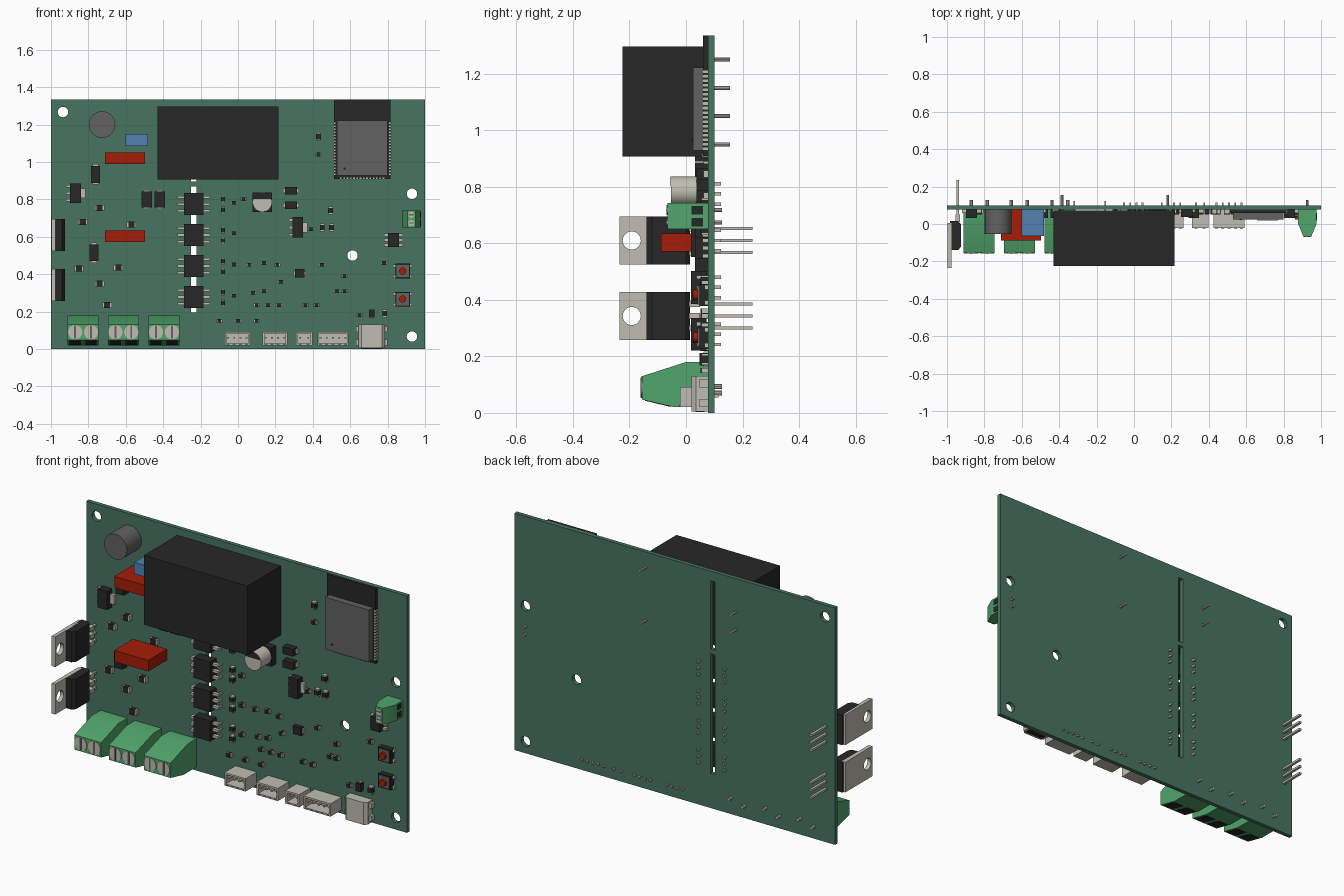
import bpy, bmesh, math
from mathutils import Matrix, Vector

default = bpy.data.objects.get("Cube")
if default:
    bpy.data.objects.remove(default, do_unlink=True)

FACE, BACK = 0.077, 0.1        # front and back surface of the board
BOARD_TOP = 1.335
parts = []


def material(name, red, green, blue):
    """Flat material from display colour values."""
    linear = [(c / 255) ** 2.2 for c in (red, green, blue)] + [1]
    mat = bpy.data.materials.new(name)
    mat.use_nodes = True
    mat.diffuse_color = linear
    mat.node_tree.nodes["Principled BSDF"].inputs["Base Color"].default_value = linear
    return mat


board_green = material("board green", 74, 116, 97)
terminal_green = material("terminal green", 82, 164, 108)
black = material("plastic black", 44, 44, 44)
grey = material("shield grey", 98, 98, 98)
silver = material("silver", 190, 188, 176)
red = material("red", 165, 34, 16)
blue = material("blue", 82, 128, 176)


class Part:
    """Collects simple solids into one named object."""

    def __init__(self, name):
        self.name, self.bm, self.mats = name, bmesh.new(), []

    def paint(self, faces, mat):
        if mat not in self.mats:
            self.mats.append(mat)
        for face in faces:
            face.material_index = self.mats.index(mat)

    def box(self, mat, x, y, z):
        """Box from three (low, high) ranges."""
        size = Matrix.Diagonal((x[1] - x[0], y[1] - y[0], z[1] - z[0], 1))
        middle = Matrix.Translation([sum(r) / 2 for r in (x, y, z)])
        made = bmesh.ops.create_cube(self.bm, size=1, matrix=middle @ size)
        self.paint({f for v in made["verts"] for f in v.link_faces}, mat)

    def mount(self, mat, x, z, width, height, depth, base=FACE):
        """Box standing on the board, centred on x and z."""
        self.box(mat, (x - width / 2, x + width / 2), (base - depth, base),
                 (z - height / 2, z + height / 2))

    def disc(self, mat, x, z, radius, y, sides=32):
        """Cylinder along y."""
        turn = Matrix.Translation((x, sum(y) / 2, z)) @ Matrix.Rotation(math.pi / 2, 4, "X")
        made = bmesh.ops.create_cone(self.bm, cap_ends=True, segments=sides, radius1=radius,
                                     radius2=radius, depth=y[1] - y[0], matrix=turn)
        self.paint({f for v in made["verts"] for f in v.link_faces}, mat)

    def prism(self, mat, points, offset):
        """Closed 3D polygon extruded by an offset."""
        base = self.bm.faces.new([self.bm.verts.new(p) for p in points])
        grown = bmesh.ops.extrude_face_region(self.bm, geom=[base], use_keep_orig=True)["geom"]
        moved = [g for g in grown if isinstance(g, bmesh.types.BMVert)]
        bmesh.ops.translate(self.bm, vec=Vector(offset), verts=moved)
        self.paint({f for v in moved for f in v.link_faces} | {base}, mat)

    def done(self):
        bmesh.ops.recalc_face_normals(self.bm, faces=self.bm.faces)
        mesh = bpy.data.meshes.new(self.name)
        self.bm.to_mesh(mesh)
        self.bm.free()
        for mat in self.mats:
            mesh.materials.append(mat)
        obj = bpy.data.objects.new(self.name, mesh)
        bpy.context.collection.objects.link(obj)
        parts.append(obj)
        return obj


# Board with mounting holes and isolation slots
board = Part("circuit_board")
board.box(board_green, (-1, 1), (FACE, BACK), (0, BOARD_TOP))
board = board.done()
cutter = Part("hole_cutter")
for x, z in ((-0.936, 1.267), (0.93, 0.83), (0.612, 0.5), (0.93, 0.067)):
    cutter.disc(board_green, x, z, 0.028, (0, 0.2))
for z in ((0.195, 0.87), (0.895, 1.28)):
    cutter.box(board_green, (-0.252, -0.222), (0, 0.2), z)
cutter = cutter.done()
parts.remove(cutter)
cutter.hide_render = True
cut = board.modifiers.new("holes", "BOOLEAN")
cut.operation, cut.solver, cut.object = "DIFFERENCE", "EXACT", cutter
bpy.context.view_layer.objects.active = board
bpy.ops.object.modifier_apply(modifier=cut.name)
bpy.data.objects.remove(cutter, do_unlink=True)

# Relay with its solder pins
relay = Part("relay")
relay.box(black, (-0.43, 0.217), (-0.225, FACE - 0.005), (0.907, 1.297))
for x, heights in ((-0.385, (1.05, 1.15)), (0.18, (0.95, 1.25))):
    for z in heights:
        relay.disc(silver, x, z, 0.007, (FACE - 0.01, 0.155), 8)
relay.done()

# Wireless module: carrier, shield can, edge pads and antenna
module = Part("wireless_module")
module.box(black, (0.512, 0.816), (0.06, FACE), (0.91, BOARD_TOP))
module.box(grey, (0.528, 0.8), (0.024, 0.06), (0.928, 1.222))
for i in range(18):
    for x in (0.514, 0.814):
        module.mount(silver, x, 0.935 + i * 0.016, 0.014, 0.009, 0.02)
    if i < 14:
        module.mount(silver, 0.55 + i * 0.0175, 0.912, 0.009, 0.012, 0.02)
module.disc(black, 0.57, 0.965, 0.007, (0.022, 0.025), 12)
module.done()

# Round buzzer and film capacitors
buzzer = Part("buzzer")
buzzer.disc(grey, -0.727, 1.2, 0.071, (-0.053, FACE), 48)
buzzer.done()
for name, mat, x, z, size in (("blue_capacitor", blue, -0.542, 1.118, (0.12, 0.065, 0.142)),
                              ("upper_red_capacitor", red, -0.604, 1.02, (0.212, 0.063, 0.165)),
                              ("lower_red_capacitor", red, -0.604, 0.603, (0.212, 0.063, 0.165))):
    capacitor = Part(name)
    capacitor.mount(mat, x, z, *size)
    capacitor.done()

# Power transistors standing on the left edge
for name, z in (("upper_transistor", 0.61), ("lower_transistor", 0.343)):
    tab = Part(name + "_tab")
    tab.box(silver, (-0.997, -0.975), (-0.235, 0.005), (z - 0.085, z + 0.085))
    tab = tab.done()
    drill = Part("tab_drill")
    drill.disc(silver, 0, 0, 0.032, (-0.1, 0.1))
    drill = drill.done()
    parts.remove(drill)
    drill.hide_render = True
    drill.matrix_world = Matrix.Translation((-0.98, -0.192, z)) @ Matrix.Rotation(math.pi / 2, 4, "Z")
    cut = tab.modifiers.new("hole", "BOOLEAN")
    cut.operation, cut.solver, cut.object = "DIFFERENCE", "EXACT", drill
    bpy.context.view_layer.objects.active = tab
    bpy.ops.object.modifier_apply(modifier=cut.name)
    bpy.data.objects.remove(drill, do_unlink=True)
    body = Part(name + "_body")
    low, high = z - 0.085, z + 0.085
    body.prism(black, [(-0.985, -0.14, low), (-0.94, -0.14, low), (-0.925, -0.12, low),
                       (-0.925, 0.0, low), (-0.94, 0.015, low), (-0.985, 0.015, low)],
               (0, 0, high - low))
    for step in (-1, 0, 1):
        pin = z + step * 0.0425
        body.box(silver, (-0.949, -0.935), (0.01, 0.235), (pin - 0.006, pin + 0.006))
        body.box(silver, (-0.955, -0.929), (0.01, 0.05), (pin - 0.011, pin + 0.011))
    body.done()

# Large screw terminals
for number, x in enumerate((-0.828, -0.613, -0.396)):
    block = Part("screw_terminal_%d" % (number + 1))
    outline = ((FACE, 0.18), (0, 0.18), (-0.155, 0.13), (-0.155, 0.047), (-0.04, 0.02), (FACE, 0.02))
    block.prism(terminal_green, [(x - 0.083, y, z) for y, z in outline], (0.166, 0, 0))
    for side in (-0.0425, 0.0425):
        block.disc(silver, x + side, 0.09, 0.038, (-0.159, -0.15))
        block.mount(grey, x + side, 0.09, 0.01, 0.07, 0.003, -0.158)
        mouth = ((-0.145, 0.043), (-0.145, 0.046), (-0.055, 0.0245), (-0.055, 0.0215))
        block.prism(black, [(x + side - 0.03, y, z) for y, z in mouth], (0.06, 0, 0))
        block.disc(silver, x + side, 0.093 if side > 0 else 0.07, 0.009, (FACE, 0.128), 8)
    block.done()

# Small screw terminal facing the right edge
small = Part("small_terminal")
outline = ((0.878, FACE), (0.878, 0), (0.905, -0.066), (0.948, -0.066), (0.976, 0), (0.976, FACE))
small.prism(terminal_green, [(x, y, 0.65) for x, y in outline], (0, 0, 0.092))
for z in (0.674, 0.718):
    small.disc(silver, 0.926, z, 0.017, (-0.069, -0.06), 16)
    small.mount(grey, 0.926, z, 0.03, 0.006, 0.002, -0.068)
    small.box(black, (0.97, 0.978), (0.02, 0.06), (z - 0.015, z + 0.015))
    small.disc(silver, 0.926, z, 0.007, (FACE, 0.128), 8)
small.done()

# Isolators bridging the slot, each with nearby small parts
isolators, passives = Part("isolators"), Part("small_passives")


def passive(x, z, width, height, depth=0.022):
    """Chip with two metal ends along its longer side."""
    passives.mount(silver, x, z, width, height, depth)
    if width > height:
        passives.mount(black, x, z, width * 0.65, height * 1.05, depth + 0.003)
    else:
        passives.mount(black, x, z, width * 1.05, height * 0.65, depth + 0.003)


for z in (0.775, 0.61, 0.444, 0.278):
    isolators.mount(black, -0.237, z, 0.104, 0.116, 0.055, FACE - 0.005)
    for side in (-1, 1):
        for step in (-1, 0, 1):
            x, pin = -0.237 + side * 0.068, z + step * 0.036
            isolators.mount(silver, x, pin, 0.036, 0.014, 0.02, FACE - 0.02)
            isolators.mount(silver, x + side * 0.014, pin, 0.008, 0.012, 0.075, 0.123)
    passive(-0.08, z + 0.025, 0.022, 0.036)
    passive(-0.08, z - 0.03, 0.022, 0.036)
    passive(-0.022, z + 0.008, 0.032, 0.018)
isolators.done()

# Scattered chips on both halves of the board
for x, z in ((-0.74, 0.755), (-0.83, 0.68), (-0.57, 0.665), (-0.85, 0.43),
             (-0.64, 0.435), (-0.74, 0.35), (-0.7, 0.235)):
    passive(x, z, 0.05, 0.03)
for x, z in ((0.06, 0.45), (0.14, 0.46), (0.21, 0.45), (0.23, 0.36), (0.14, 0.31), (0.08, 0.3),
             (0.1, 0.235), (0.16, 0.235), (0.22, 0.235), (0.36, 0.235), (0.42, 0.235),
             (0.45, 0.45), (0.57, 0.39), (0.53, 0.31), (0.57, 0.31), (0.39, 0.64), (0.78, 0.46),
             (0.65, 0.18), (-0.1, 0.15), (0, 0.15), (0.1, 0.15), (0.43, 1.04), (0.03, 0.8)):
    passive(x, z, 0.032, 0.018)
for x, z in ((0.43, 1.135), (0.45, 0.65), (0.495, 0.74), (0.5, 0.65), (0.785, 0.19)):
    passive(x, z, 0.024, 0.042)
passives.done()

# Diodes and chips with leads: x, z, width, height, depth
chips = Part("chips")
for x, z, width, height, depth in ((-0.762, 0.934, 0.05, 0.09, 0.045), (-0.77, 0.515, 0.05, 0.09, 0.045),
                                   (-0.488, 0.8, 0.055, 0.085, 0.045), (-0.418, 0.8, 0.055, 0.085, 0.045),
                                   (0.283, 0.845, 0.065, 0.04, 0.04), (0.283, 0.768, 0.065, 0.04, 0.04),
                                   (0.715, 0.19, 0.03, 0.045, 0.03), (0.33, 0.405, 0.05, 0.045, 0.025)):
    chips.mount(black, x, z, width, height, depth)
    upright = height > width
    chips.mount(silver, x, z, width * (0.6 if upright else 1.3), height * (1.2 if upright else 0.6), 0.015)
for x, z, width, height, tab in ((-0.868, 0.833, 0.058, 0.105, 1), (0.32, 0.65, 0.055, 0.11, 1),
                                 (0.832, 0.583, 0.058, 0.075, 0)):
    chips.mount(black, x, z, width, height, 0.045)
    for step in (-1, 0, 1):
        chips.mount(silver, x - width * 0.68, z + step * height * 0.36, width * 0.4, 0.014, 0.018)
        if not tab:
            chips.mount(silver, x + width * 0.68, z + step * height * 0.36, width * 0.4, 0.014, 0.018)
    if tab:
        chips.mount(silver, x + width * 0.7, z, width * 0.45, height * 0.5, 0.018)
chips.done()

# Metal can capacitor with a dark polarity mark
can = Part("can_capacitor")
can.mount(black, 0.13, 0.785, 0.105, 0.105, 0.04)
can.disc(silver, 0.13, 0.785, 0.052, (-0.053, 0.04))
arc = [math.radians(20 + i * 14) for i in range(11)]
can.prism(black, [(0.13 + 0.051 * math.cos(a), -0.055, 0.785 + 0.051 * math.sin(a)) for a in arc], (0, 0.004, 0))
can.done()

# Push buttons
for name, z in (("upper_button", 0.417), ("lower_button", 0.267)):
    button = Part(name)
    button.mount(black, 0.88, z, 0.078, 0.078, 0.03)
    button.mount(grey, 0.88, z, 0.066, 0.066, 0.036)
    button.disc(red, 0.88, z, 0.019, (0.025, FACE), 20)
    for side in (-0.043, 0.043):
        for rise in (-0.028, 0.028):
            button.mount(silver, 0.88 + side, z + rise, 0.016, 0.016, 0.012)
    button.done()

# Open pin headers along the bottom edge
for number, (left, right, pins) in enumerate(((-0.07, 0.063, 4), (0.132, 0.264, 4),
                                              (0.31, 0.397, 2), (0.424, 0.592, 5))):
    header = Part("pin_header_%d" % (number + 1))
    low, high, wall = 0.02, 0.092, 0.01
    header.box(silver, (left, right), (0.05, FACE), (low, high))
    for z in ((low, low + wall), (high - wall, high)):
        header.box(silver, (left, right), (-0.022, 0.05), z)
    for x in ((left, left + wall), (right - wall, right)):
        header.box(silver, x, (-0.022, 0.05), (low, high))
    for i in range(pins):
        x = left + (right - left) * (i + 0.5) / pins
        header.box(silver, (x - 0.005, x + 0.005), (-0.01, 0.115), (0.055, 0.065))
        header.box(grey, (x - 0.008, x + 0.008), (-0.023, -0.018), (low + 0.001, low + 0.009))
    header.done()

# Cable socket opening at the bottom edge
socket = Part("cable_socket")
outline = ((0.645, 0.035), (0.66, 0.02), (0.77, 0.02), (0.785, 0.035), (0.785, FACE), (0.645, FACE))
socket.prism(silver, [(x, y, 0.005) for x, y in outline], (0, 0, 0.125))
socket.box(black, (0.66, 0.77), (0.033, 0.065), (0.003, 0.008))
for x in (0.64, 0.79):
    for z in (0.035, 0.105):
        socket.mount(silver, x, z, 0.016, 0.03, 0.03)
socket.done()

# Smooth the round sides, keep the edges sharp
bpy.ops.object.select_all(action="DESELECT")
for obj in parts:
    obj.select_set(True)
bpy.context.view_layer.objects.active = parts[0]
bpy.ops.object.shade_smooth_by_angle(angle=math.radians(30))
